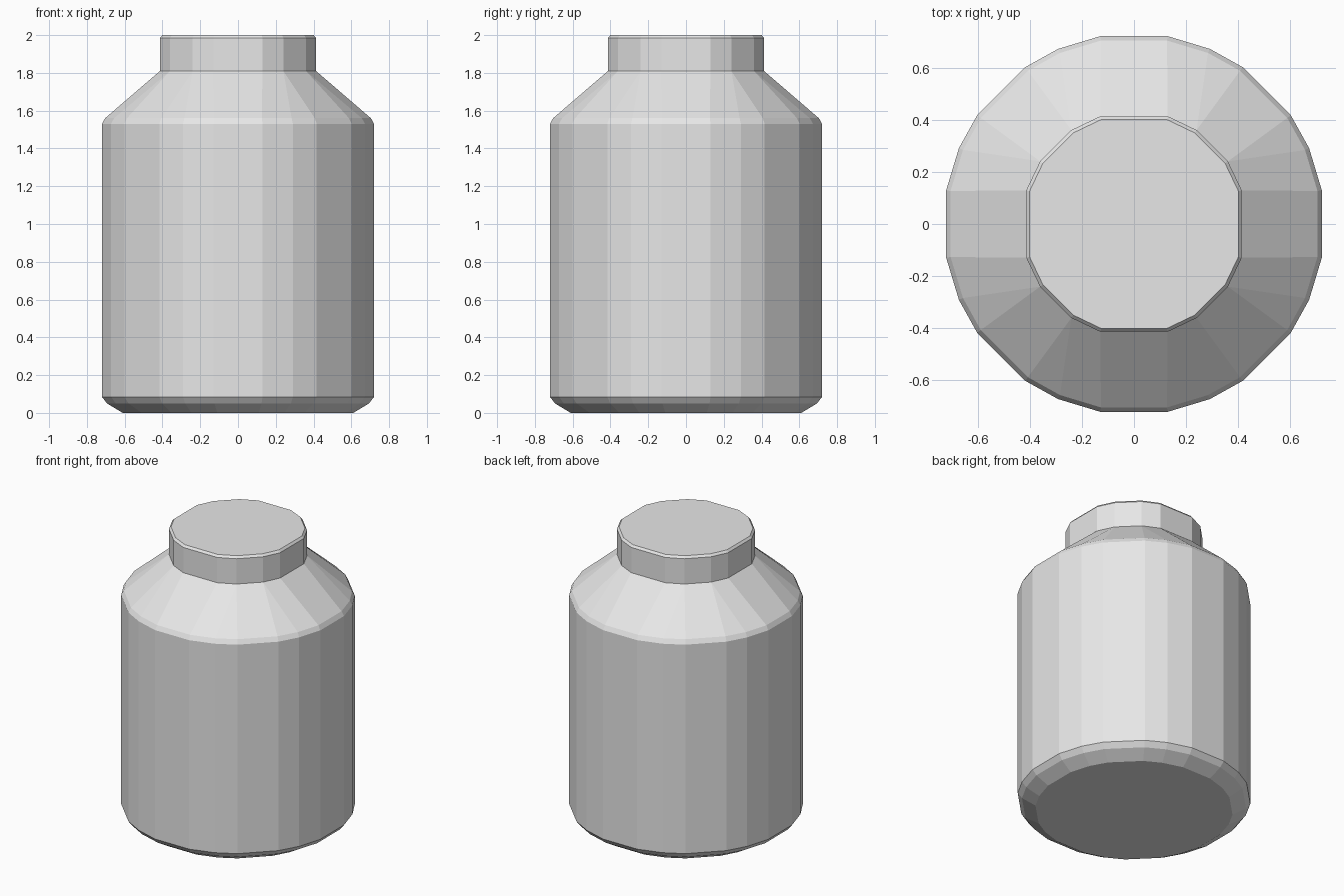
import bpy, bmesh
from math import cos, sin, radians

cube = bpy.data.objects.get("Cube")
if cube:
    bpy.data.objects.remove(cube, do_unlink=True)

# Matte grey for the whole jar
grey = bpy.data.materials.new("plain_grey")
grey.use_nodes = True
grey.diffuse_color = (0.8, 0.8, 0.8, 1)
grey.node_tree.nodes["Principled BSDF"].inputs["Base Color"].default_value = (0.8, 0.8, 0.8, 1)

# Corner angles in one quadrant; the neck merges pairs of body corners
BODY = (10.2, 23.4, 34.7, 55.3, 66.6, 79.8)
NECK = (17.4, 33.7, 33.7, 56.3, 56.3, 72.6)


def lathe(name, rings, cap_first=False, cap_last=False):
    """Loft faceted rings given as (radius, height, quadrant angles)."""
    bm = bmesh.new()
    loops = []
    for radius, z, angles in rings:
        turn = [radians(90 * q + a) for q in range(4) for a in angles]
        loops.append([bm.verts.new((radius * cos(t), radius * sin(t), z)) for t in turn])
    for low, high in zip(loops, loops[1:]):
        n = len(low)
        for i in range(n):
            j = (i + 1) % n
            bm.faces.new((low[i], low[j], high[j], high[i]))
    if cap_first:
        bm.faces.new(loops[0][::-1])
    if cap_last:
        bm.faces.new(loops[-1])
    bmesh.ops.remove_doubles(bm, verts=bm.verts[:], dist=0.0005)
    bmesh.ops.recalc_face_normals(bm, faces=bm.faces[:])
    mesh = bpy.data.meshes.new(name)
    bm.to_mesh(mesh)
    bm.free()
    mesh.materials.append(grey)
    obj = bpy.data.objects.new(name, mesh)
    bpy.context.collection.objects.link(obj)
    return obj


# Body: chamfered base, straight wall, rounded shoulder edge, sloping shoulder
lathe("jar_body", [
    (0.62, 0, BODY),
    (0.705, 0.05, BODY),
    (0.732, 0.085, BODY),
    (0.732, 1.53, BODY),
    (0.715, 1.56, BODY),
    (0.433, 1.81, NECK),
], cap_first=True)

# Lid: short faceted drum with a fine bevel around the top
lathe("jar_lid", [
    (0.433, 1.81, NECK),
    (0.433, 1.985, NECK),
    (0.42, 2.0, NECK),
], cap_last=True)
